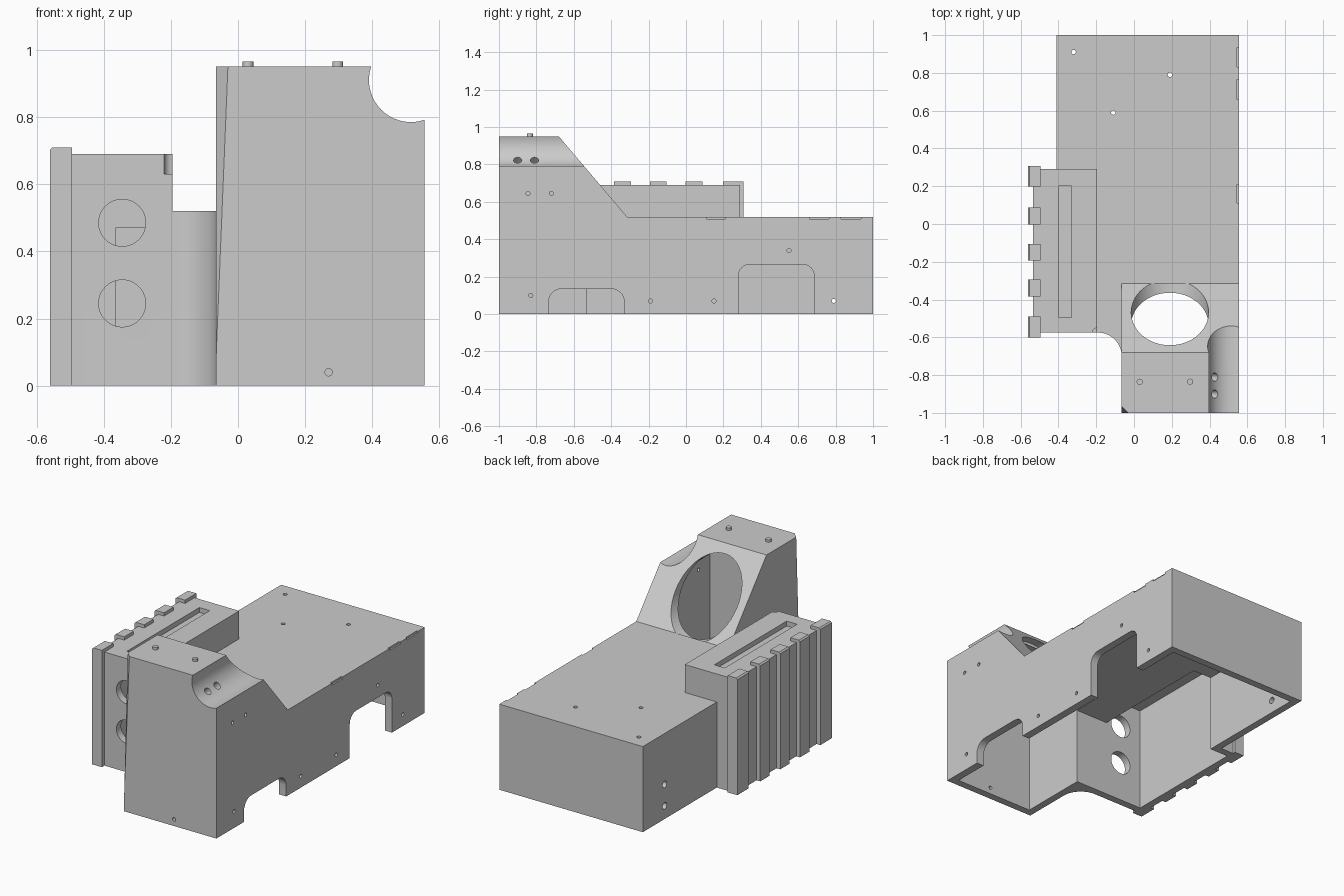
import bpy, bmesh
from math import cos, sin, pi, radians
from mathutils import Vector

if "Cube" in bpy.data.objects:
    bpy.data.objects.remove(bpy.data.objects["Cube"], do_unlink=True)

grey = bpy.data.materials.new("light grey")
grey.use_nodes = True
grey.diffuse_color = (0.6, 0.6, 0.6, 1)
grey.node_tree.nodes["Principled BSDF"].inputs["Base Color"].default_value = (0.6, 0.6, 0.6, 1)


def make(name, bm):
    bmesh.ops.recalc_face_normals(bm, faces=bm.faces)
    mesh = bpy.data.meshes.new(name)
    bm.to_mesh(mesh)
    bm.free()
    mesh.materials.append(grey)
    ob = bpy.data.objects.new(name, mesh)
    bpy.context.collection.objects.link(ob)
    return ob


def prism(name, pts, axis, a, b):
    """Extrude a 2D outline along an axis from a to b."""
    place = {"x": lambda u, v, t: (t, u, v),
             "y": lambda u, v, t: (u, t, v),
             "z": lambda u, v, t: (u, v, t)}[axis]
    bm = bmesh.new()
    face = bm.faces.new([bm.verts.new(place(u, v, a)) for u, v in pts])
    out = bmesh.ops.extrude_face_region(bm, geom=[face])
    shift = Vector(place(0, 0, b)) - Vector(place(0, 0, a))
    moved = [g for g in out["geom"] if isinstance(g, bmesh.types.BMVert)]
    bmesh.ops.translate(bm, verts=moved, vec=shift)
    return make(name, bm)


def box(name, x0, x1, y0, y1, z0, z1):
    return prism(name, [(x0, y0), (x1, y0), (x1, y1), (x0, y1)], "z", z0, z1)


def arc(cx, cy, r, start, end, n):
    return [(cx + r * cos(radians(start + (end - start) * i / n)),
             cy + r * sin(radians(start + (end - start) * i / n))) for i in range(n + 1)]


def disc(name, u, v, r, axis, a, b, n=32):
    return prism(name, arc(u, v, r, 0, 360, n)[:-1], axis, a, b)


def combine(target, other, op="DIFFERENCE"):
    mod = target.modifiers.new("bool", "BOOLEAN")
    mod.operation, mod.solver, mod.object = op, "EXACT", other
    bpy.context.view_layer.objects.active = target
    bpy.ops.object.modifier_apply(modifier=mod.name)
    bpy.data.objects.remove(other, do_unlink=True)


# Lower housing with the rounded inner corner
outline = [(.555, -1), (.555, 1), (-.41, 1), (-.41, .29), (-.535, .29), (-.535, -.575)]
outline += arc(-.19, -.70, .125, 90, 0, 16) + [(-.065, -1)]
housing = prism("housing", outline, "z", 0, .52)

# Raised side box and sloped tower
combine(housing, box("side_box", -.535, -.195, -.575, .29, .3, .69), "UNION")
slope = [(-1, .2), (-1, .95), (-.68, .95), (-.315, .52), (-.315, .2)]
combine(housing, prism("tower", slope, "x", -.065, .555), "UNION")

# Hollow interior, open at the bottom, leaving a wall round the tower's scoop
inner = [(-.955, -.1), (-.955, .9), (-.703, .9), (-.343, .47), (-.343, -.1)]
tower_cavity = prism("tower_cavity", inner, "x", -.02, .507)
combine(tower_cavity, disc("scoop_wall", .515, .91, .17, "y", -1.1, -.3, 48))
combine(housing, tower_cavity)
combine(housing, box("main_cavity", -.365, .507, -.53, .955, -.1, .47))
combine(housing, box("side_cavity", -.49, -.24, -.53, .245, -.1, .64))

# Scoop along the tower edge with two slanted holes
combine(housing, disc("scoop", .515, .91, .125, "y", -1.1, -.4, 64))
for y in (-.9, -.81):
    hole = disc("scoop_hole", 0, 0, .022, "z", -.09, .09, 20)
    hole.location = (.425, y, .82)
    hole.rotation_euler = (0, pi / 4, 0)
    bpy.context.view_layer.update()
    combine(housing, hole)

# Large round opening in the slope
combine(housing, disc("round_opening", .19, .70, .205, "y", -.69, -.315, 64))

# Tapered corner chamfer on the tower
bm = bmesh.new()
for co in ((-.065, -1, .09), (-.028, -1, 1), (-.065, -.963, 1), (-.1, -1.04, 1)):
    bm.verts.new(co)
bmesh.ops.convex_hull(bm, input=bm.verts)
combine(housing, make("chamfer", bm))

# Side box: slot, front ports, corner relief
combine(housing, box("slot", -.4, -.33, -.495, .2, .66, .8))
for z in (.245, .485):
    combine(housing, disc("port", -.345, z, .07, "y", -.7, -.5, 40))
combine(housing, disc("corner_relief", -.195, -.575, .025, "z", .63, .8))

# Arched cutouts in the side wall
for y0, y1, top, r in ((-.735, -.33, .135, .07), (.28, .685, .265, .06)):
    arch = [(y0, -.1), (y1, -.1)]
    arch += arc(y1 - r, top - r, r, 0, 90, 8) + arc(y0 + r, top - r, r, 90, 180, 8)
    combine(housing, prism("arch", arch, "x", .48, .6))

# Small screw holes in side wall, back side wall, roof and front
for y, z in ((-.845, .645), (-.72, .645), (-.83, .1), (-.19, .07),
             (.15, .07), (.79, .07), (.55, .34)):
    combine(housing, disc("side_hole", y, z, .011, "x", .45, .6, 16))
for z in (.08, .21):
    combine(housing, disc("cable_hole", .79, z, .02, "x", -.5, -.3, 20))
for x, y in ((-.32, .91), (.19, .79), (-.11, .59)):
    combine(housing, disc("roof_hole", x, y, .012, "z", .4, .6, 16))
combine(housing, disc("front_hole", .27, .04, .011, "y", -1.1, -.9, 16))

# Shallow notches on the roof edge
for y0, y1 in ((.11, .21), (.66, .765), (.83, .935)):
    combine(housing, box("notch", .546, .6, y0, y1, .508, .6))

# Ribs down the outside of the side box
parts = [housing]
rib = [(-.56, 0), (-.495, 0), (-.495, .71), (-.552, .71), (-.56, .702)]
for y0, y1 in ((-.6, -.49), (-.385, -.295), (-.193, -.105), (-.003, .087), (.198, .307)):
    parts.append(prism("rib", rib, "y", y0, y1))

# Pegs on top of the tower
for x in (.03, .297):
    parts.append(disc("peg", x, -.835, .016, "z", .93, .965, 24))

bpy.ops.object.select_all(action="DESELECT")
for ob in parts:
    ob.select_set(True)
bpy.context.view_layer.objects.active = housing
bpy.ops.object.shade_smooth_by_angle(angle=radians(25))
